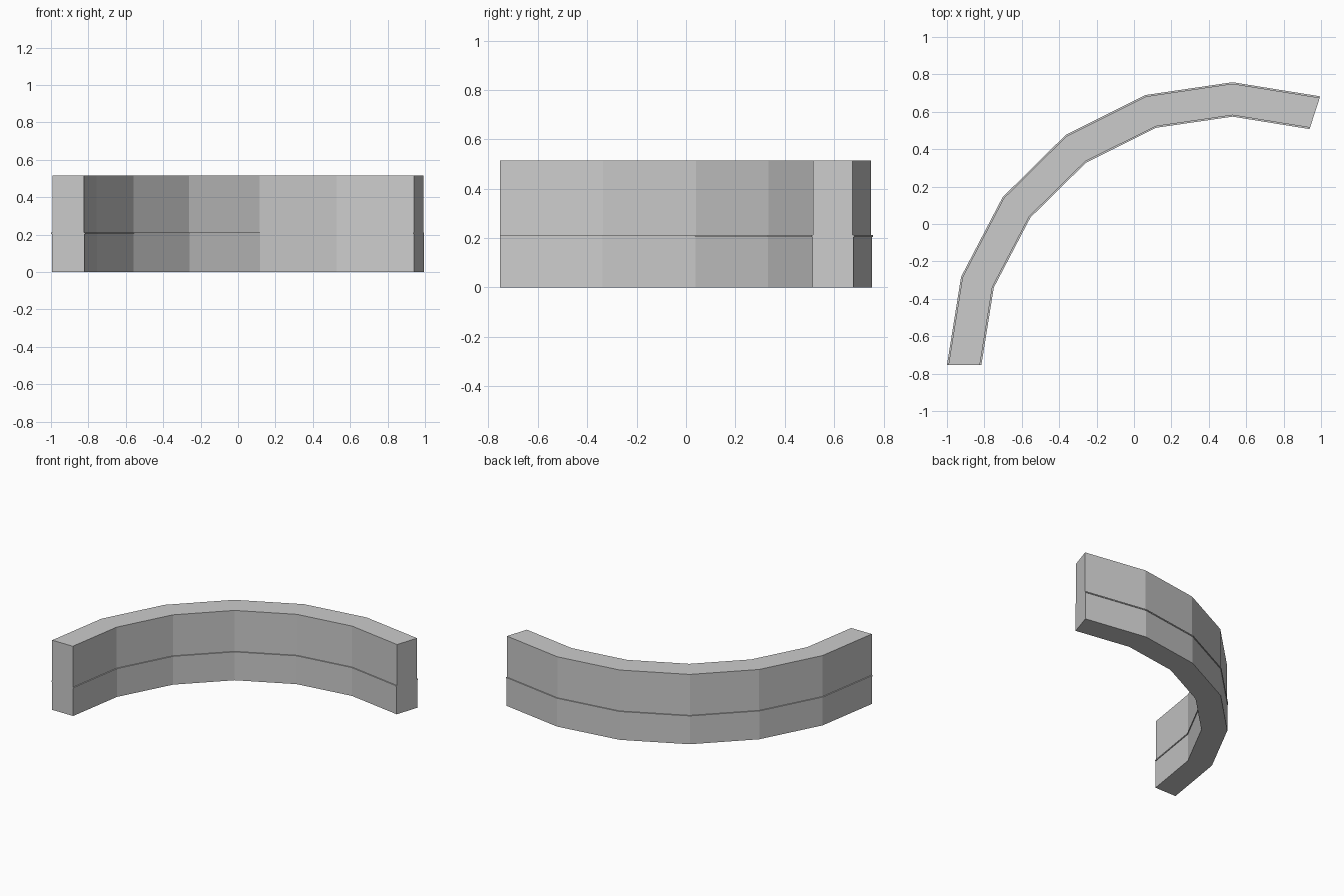
import bpy
import bmesh
from math import cos, sin, radians
from mathutils import Vector

cube = bpy.data.objects.get("Cube")
if cube:
    bpy.data.objects.remove(cube, do_unlink=True)

grey = bpy.data.materials.new("light grey")
grey.use_nodes = True
colour = (0.6, 0.6, 0.6, 1)
grey.diffuse_color = colour
grey.node_tree.nodes["Principled BSDF"].inputs["Base Color"].default_value = colour

# Centre line of the curved wall, turning by a fixed angle at each point
PATH = [(-0.908, -0.754), (-0.837, -0.311), (-0.628, 0.089), (-0.311, 0.402),
        (0.09, 0.602), (0.527, 0.666), (0.967, 0.595)]
STEP = radians(18)


def curved_block(name, half_width, bottom, top):
    """Sweep a rectangular section along the centre line."""
    bm = bmesh.new()
    rings = []
    for i, (x, y) in enumerate(PATH):
        centre = Vector((x, y, 0))
        out = Vector((-cos(i * STEP), sin(i * STEP), 0)) * half_width
        section = [(-1, bottom), (1, bottom), (1, top), (-1, top)]
        rings.append([bm.verts.new(centre + out * s + Vector((0, 0, z)))
                      for s, z in section])
    for a, b in zip(rings, rings[1:]):
        for k in range(4):
            n = (k + 1) % 4
            bm.faces.new((a[k], a[n], b[n], b[k]))
    bm.faces.new(rings[0])
    bm.faces.new(rings[-1])
    bmesh.ops.recalc_face_normals(bm, faces=bm.faces)
    mesh = bpy.data.meshes.new(name)
    bm.to_mesh(mesh)
    bm.free()
    mesh.materials.append(grey)
    obj = bpy.data.objects.new(name, mesh)
    bpy.context.collection.objects.link(obj)


# Lower wall, thin projecting ledge, upper wall
curved_block("lower_wall", 0.087, 0, 0.204)
curved_block("ledge", 0.092, 0.204, 0.212)
curved_block("upper_wall", 0.084, 0.212, 0.515)
